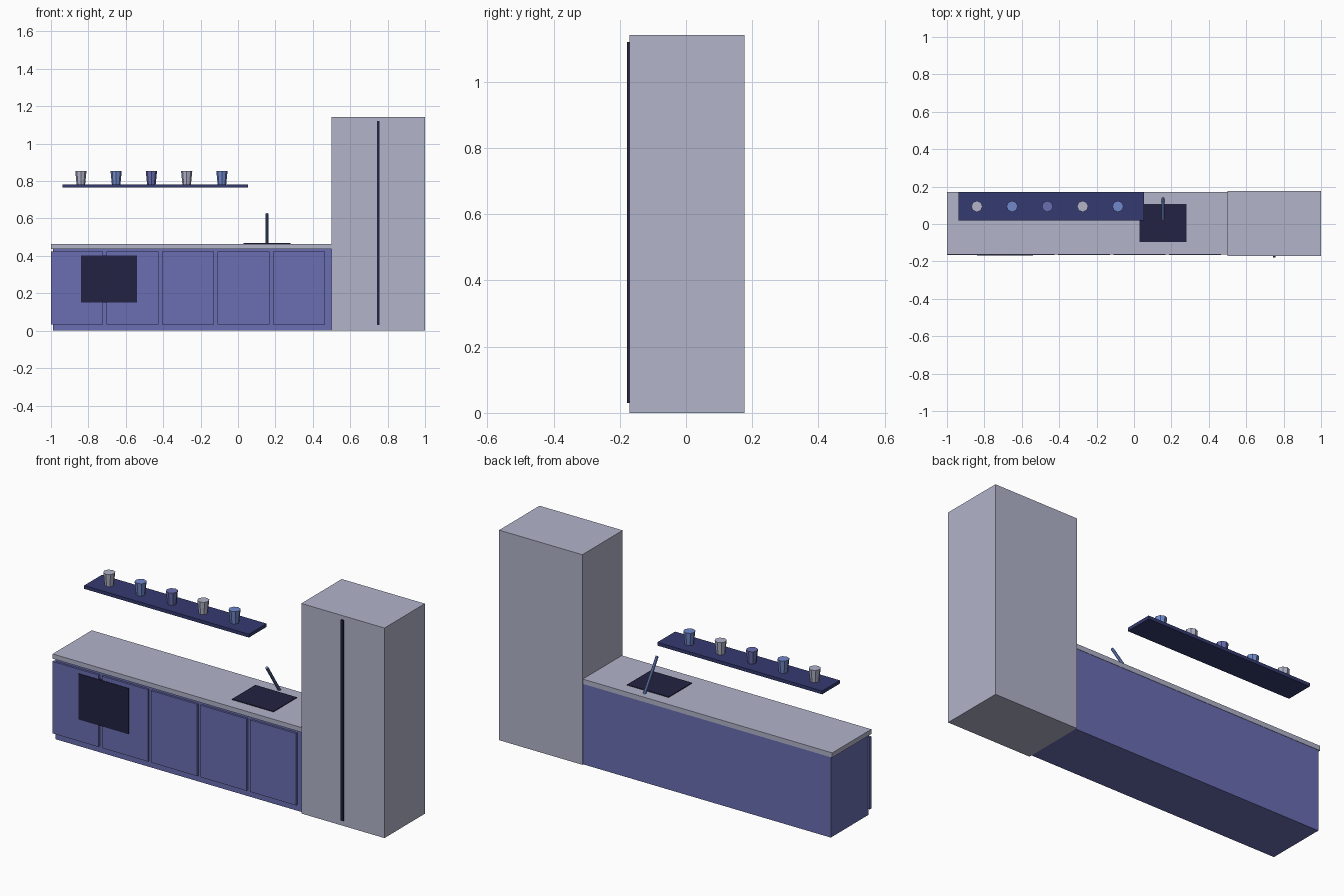
import bpy
from mathutils import Vector

if "Cube" in bpy.data.objects:
    bpy.data.objects.remove(bpy.data.objects["Cube"])


def material(name, rgb):
    linear = [(c / 255 / 12.92) if c < 11 else ((c / 255 + 0.055) / 1.055) ** 2.4 for c in rgb]
    mat = bpy.data.materials.new(name)
    mat.use_nodes = True
    mat.diffuse_color = (*linear, 1)
    mat.node_tree.nodes["Principled BSDF"].inputs["Base Color"].default_value = (*linear, 1)
    return mat


grey = material("pale grey", (178, 180, 202))
purple = material("muted purple", (106, 110, 178))
navy = material("navy", (52, 58, 112))
dark = material("dark navy", (34, 34, 66))
blue = material("light blue", (114, 138, 204))


def box(name, mat, x, y, z):
    """Box spanning the given (low, high) pairs."""
    bpy.ops.mesh.primitive_cube_add(size=1, location=[sum(p) / 2 for p in (x, y, z)])
    ob = bpy.context.object
    ob.name = name
    ob.scale = [p[1] - p[0] for p in (x, y, z)]
    bpy.ops.object.transform_apply(location=False, rotation=False, scale=True)
    ob.data.materials.append(mat)
    return ob


# Base cabinet and worktop
box("base_cabinet", purple, (-0.99, 0.5), (-0.155, 0.17), (0, 0.438))
box("worktop", grey, (-1, 0.5), (-0.164, 0.172), (0.438, 0.464))

# Row of cabinet doors
for i in range(5):
    left = -1 + i * 0.297
    box(f"cabinet_door_{i + 1}", purple, (left, left + 0.277), (-0.166, -0.15), (0.033, 0.424))

# Oven front and sink
box("oven", dark, (-0.84, -0.54), (-0.169, -0.15), (0.152, 0.401))
box("sink", dark, (0.03, 0.28), (-0.095, 0.106), (0.455, 0.468))

# Leaning tap
foot, tip = Vector((0.155, 0.136, 0.46)), Vector((0.155, 0.026, 0.626))
bpy.ops.mesh.primitive_cylinder_add(vertices=8, radius=0.008, depth=(tip - foot).length,
                                    location=(foot + tip) / 2)
tap = bpy.context.object
tap.name = "tap"
tap.rotation_euler = (tip - foot).to_track_quat("Z", "Y").to_euler()
tap.data.materials.append(blue)

# Tall fridge with its handle strip
box("fridge", grey, (0.5, 1), (-0.17, 0.177), (0, 1.142))
box("fridge_handle", dark, (0.742, 0.757), (-0.178, -0.165), (0.03, 1.12))

# Wall shelf and cups
box("shelf", navy, (-0.938, 0.053), (0.018, 0.17), (0.765, 0.783))
for i, mat in enumerate((grey, blue, purple, grey, blue)):
    bpy.ops.mesh.primitive_cone_add(vertices=8, radius1=0.023, radius2=0.03, depth=0.07,
                                    location=(-0.84 + i * 0.1885, 0.094, 0.818))
    cup = bpy.context.object
    cup.name = f"cup_{i + 1}"
    cup.data.materials.append(mat)
